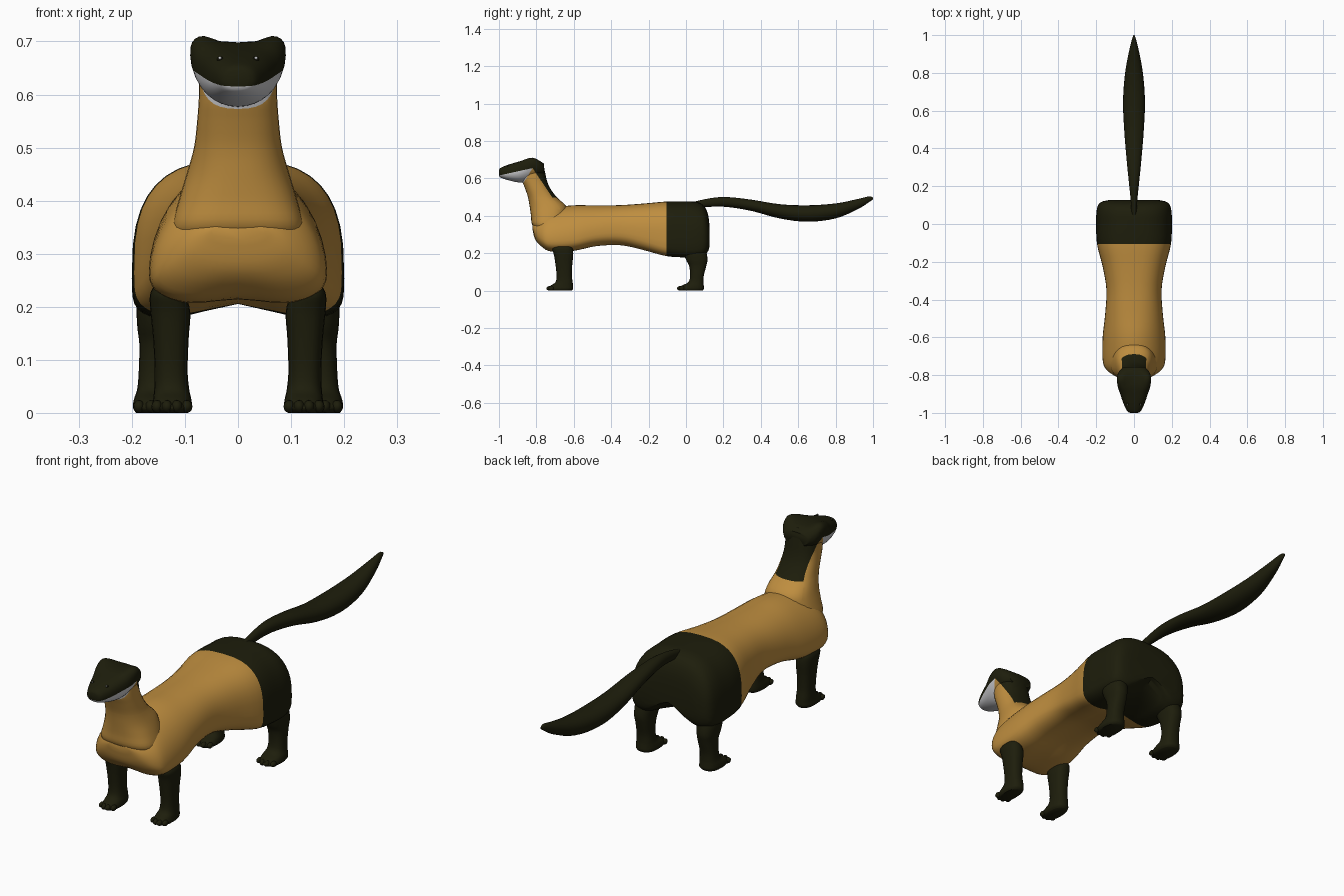
import bpy, bmesh, math
from mathutils import Vector

if "Cube" in bpy.data.objects:
    bpy.data.objects.remove(bpy.data.objects["Cube"])


def material(name, rgb):
    m = bpy.data.materials.new(name)
    m.diffuse_color = (*rgb, 1)
    m.use_nodes = True
    m.node_tree.nodes["Principled BSDF"].inputs["Base Color"].default_value = m.diffuse_color
    return m


DARK = material("dark_fur", (0.0125, 0.0125, 0.0035))
TAN = material("tan_fur", (0.52, 0.27, 0.05))
WHITE = material("white_fur", (0.60, 0.60, 0.62))
MATS = [DARK, TAN, WHITE]


def smooth_rows(rows, n=4):
    """Catmull-Rom interpolation between section rows."""
    out = []
    for i in range(len(rows) - 1):
        p0, p1 = rows[max(i - 1, 0)], rows[i]
        p2, p3 = rows[i + 1], rows[min(i + 2, len(rows) - 1)]
        for k in range(n):
            t = k / n
            out.append([0.5 * (2 * b + (c - a) * t + (2 * a - 5 * b + 4 * c - d) * t * t
                               + (3 * b - a - 3 * c + d) * t ** 3)
                        for a, b, c, d in zip(p0, p1, p2, p3)])
    return out + [list(rows[-1])]


def spow(v, n):
    return math.copysign(abs(v) ** (2 / n), v)


def ring_y(row, sides):
    """Section across y: y, bottom, middle, top, half width, belly notch, top dip, upper and lower exponent."""
    y, zb, zm, zt, w, notch, dip, upper, lower = row
    pts = []
    for i in range(sides):
        a = 2 * math.pi * i / sides
        n = upper if math.sin(a) >= 0 else lower
        u, s = spow(math.cos(a), n), spow(math.sin(a), n)
        if s >= 0:
            z = zm + s * (zt - zm) - dip * math.exp(-(u / 0.62) ** 4) * s
        else:
            z = zm + s * (zm - zb) - notch * math.exp(-(u / 0.45) ** 2) * s
        pts.append((w * u, y, z))
    return pts


def ring_z(row, sides):
    """Level section: z, y low, y high, x low, x high, exponent."""
    z, y0, y1, x0, x1, n = row
    pts = []
    for i in range(sides):
        a = 2 * math.pi * i / sides
        pts.append(((x0 + x1) / 2 + (x1 - x0) / 2 * spow(math.cos(a), n),
                    (y0 + y1) / 2 + (y1 - y0) / 2 * spow(math.sin(a), n), z))
    return pts


def finish(name, bm, mat):
    bmesh.ops.recalc_face_normals(bm, faces=bm.faces[:])
    me = bpy.data.meshes.new(name)
    bm.to_mesh(me)
    bm.free()
    for m in MATS:
        me.materials.append(m)
    for p in me.polygons:
        p.material_index = MATS.index(mat)
    ob = bpy.data.objects.new(name, me)
    bpy.context.collection.objects.link(ob)
    bpy.ops.object.select_all(action='DESELECT')
    ob.select_set(True)
    bpy.context.view_layer.objects.active = ob
    bpy.ops.object.shade_smooth_by_angle(angle=math.radians(50))
    return ob


def loft(name, rows, ring, mat, sides=32):
    bm = bmesh.new()
    rings = [[bm.verts.new(p) for p in ring(r, sides)] for r in smooth_rows(rows)]
    for a, b in zip(rings, rings[1:]):
        for i in range(sides):
            j = (i + 1) % sides
            bm.faces.new((a[i], a[j], b[j], b[i]))
    bm.faces.new(rings[0])
    bm.faces.new(rings[-1])
    return finish(name, bm, mat)


def paint(ob, planes, mat):
    """Cut along planes given as (y, z, normal y, normal z); colour the side they all face."""
    bm = bmesh.new()
    bm.from_mesh(ob.data)
    planes = [(Vector((0, y, z)), Vector((0, ny, nz))) for y, z, ny, nz in planes]
    for co, no in planes:
        bmesh.ops.bisect_plane(bm, geom=bm.verts[:] + bm.edges[:] + bm.faces[:],
                               plane_co=co, plane_no=no, dist=1e-5)
    for f in bm.faces:
        c = f.calc_center_median()
        if all((c - co).dot(no) > 0 for co, no in planes):
            f.material_index = MATS.index(mat)
    bm.to_mesh(ob.data)
    bm.free()


def ball(name, co, size, mat, seg=12):
    bm = bmesh.new()
    bmesh.ops.create_uvsphere(bm, u_segments=seg, v_segments=seg // 2 + 2, radius=1)
    for v in bm.verts:
        v.co = Vector(co) + Vector([a * b for a, b in zip(v.co, size)])
    return finish(name, bm, mat)


# Long trunk with wedge-shaped chest and dark hindquarters
body = loft("body", [
    (-0.820, .325, .342, .358, .050, 0, 0, 2.0, 2.2),
    (-0.806, .272, .315, .380, .098, 0, 0, 1.9, 2.4),
    (-0.770, .228, .280, .412, .147, .008, 0, 1.9, 2.6),
    (-0.720, .200, .265, .440, .166, .015, 0, 1.9, 2.6),
    (-0.600, .203, .272, .456, .166, .018, 0, 2.0, 2.6),
    (-0.480, .228, .300, .455, .153, .015, 0, 2.2, 2.5),
    (-0.350, .233, .310, .457, .146, .015, 0, 2.4, 2.6),
    (-0.230, .208, .290, .465, .165, .020, 0, 2.6, 3.0),
    (-0.105, .176, .265, .476, .196, .030, 0, 2.8, 3.8),
    (0.000, .168, .255, .477, .200, .045, 0, 2.7, 4.0),
    (0.060, .168, .255, .473, .199, .065, 0, 2.7, 4.0),
    (0.098, .176, .260, .450, .191, .085, 0, 2.7, 3.6),
    (0.118, .195, .270, .405, .170, .075, 0, 2.6, 3.0),
    (0.126, .222, .280, .345, .135, .050, 0, 2.5, 2.5)], ring_y, TAN, 40)
paint(body, [(-0.105, 0, 1, 0)], DARK)

# Neck rising from the shoulders
neck = loft("neck", [(z, a, b, -w, w, n) for z, a, b, w, n in [
    (.325, -.800, -.670, .116, 2.6), (.355, -.824, -.650, .123, 2.6),
    (.400, -.829, -.638, .112, 2.5), (.450, -.836, -.640, .097, 2.4),
    (.500, -.845, -.692, .083, 2.4), (.550, -.862, -.728, .077, 2.4),
    (.590, -.877, -.744, .074, 2.4), (.630, -.878, -.753, .073, 2.4),
    (.670, -.860, -.762, .068, 2.3), (.690, -.850, -.775, .055, 2.2)]], ring_z, TAN)

# Flat head with low rounded ears at the back corners
head = loft("head", [
    (-1.000, .614, .630, .646, .020, 0, 0, 2.3, 2.2),
    (-0.990, .604, .628, .657, .036, 0, 0, 2.4, 2.2),
    (-0.950, .590, .632, .673, .056, 0, 0, 2.6, 2.2),
    (-0.900, .579, .642, .691, .073, 0, .003, 2.8, 2.1),
    (-0.860, .577, .660, .709, .086, 0, .012, 3.2, 1.9),
    (-0.820, .583, .675, .718, .090, 0, .020, 3.4, 1.8),
    (-0.785, .600, .665, .702, .082, 0, .008, 2.8, 2.0),
    (-0.758, .622, .650, .678, .058, 0, 0, 2.4, 2.2)], ring_y, DARK)

# Fur markings shared by head and neck: dark cap and nape, white chin
below_cap = (-0.82, .655, .22, -1)
before_nape = (-0.82, .655, -1, -.667)
paint(neck, [(-0.82, .655, 1, .667), (0, .497, 0, 1)], DARK)
paint(neck, [(-0.82, .655, -.22, 1)], DARK)
paint(head, [below_cap, before_nape], TAN)
for part in (neck, head):
    paint(part, [below_cap, (-0.82, .655, -.08, .05)], WHITE)

# Tail, thickest toward the far end
loft("tail", [(y, zb, (zb + zt) / 2, zt, w, 0, 0, 2.1, 2.1) for y, zb, zt, w in [
    (0.03, .440, .472, .012), (0.13, .448, .494, .018), (0.22, .447, .500, .027),
    (0.35, .426, .486, .040), (0.50, .386, .462, .052), (0.65, .368, .456, .058),
    (0.80, .386, .466, .047), (0.92, .436, .490, .025), (0.98, .474, .504, .010),
    (1.00, .488, .497, .003)]], ring_y, DARK, 20)

# Legs: rows of z, back-front extent, inner and outer x
FRONT = [(.240, -.705, -.615, .115, .158), (.222, -.715, -.605, .100, .166),
         (.190, -.706, -.603, .090, .165), (.140, -.698, -.608, .093, .160),
         (.080, -.692, -.610, .095, .157), (.045, -.698, -.606, .092, .158),
         (.026, -.725, -.604, .088, .160), (.010, -.742, -.604, .087, .162),
         (.000, -.732, -.612, .094, .156)]
HIND = [(.270, -.020, .090, .110, .165), (.210, -.015, .108, .106, .189),
        (.165, .000, .115, .112, .190), (.130, .017, .108, .115, .186),
        (.080, .022, .095, .118, .187), (.045, .012, .093, .115, .190),
        (.026, -.025, .095, .110, .196), (.010, -.044, .096, .108, .198),
        (.000, -.034, .088, .115, .192)]
for label, rows in (("front", FRONT), ("hind", HIND)):
    for side, s in (("left", 1), ("right", -1)):
        loft(f"{label}_leg_{side}",
             [(z, a, b, *sorted((s * x0, s * x1)), 2.5) for z, a, b, x0, x1 in rows],
             ring_z, DARK, 20)
        # Low toes, mostly sunk into the foot
        _, y0, _, x0, x1 = rows[-2]
        for i in range(4):
            x = s * (x0 + (x1 - x0) * (i + .5) / 4)
            back = .022 if i in (0, 3) else .012
            ball(f"{label}_toe_{side}_{i}", (x, y0 + back, .012),
                 (.0105, .016, .012), DARK)

# Small dark eyes with a white glint
for side, s in (("left", 1), ("right", -1)):
    hit, loc, nor, _ = head.ray_cast(Vector((s * .034, -2, .667)), Vector((0, 1, 0)))
    if hit:
        ball(f"eye_{side}", loc, (.006, .006, .005), DARK)
        ball(f"eye_glint_{side}", loc + Vector((0, -.005, .002)), (.003, .003, .003), WHITE, 8)
